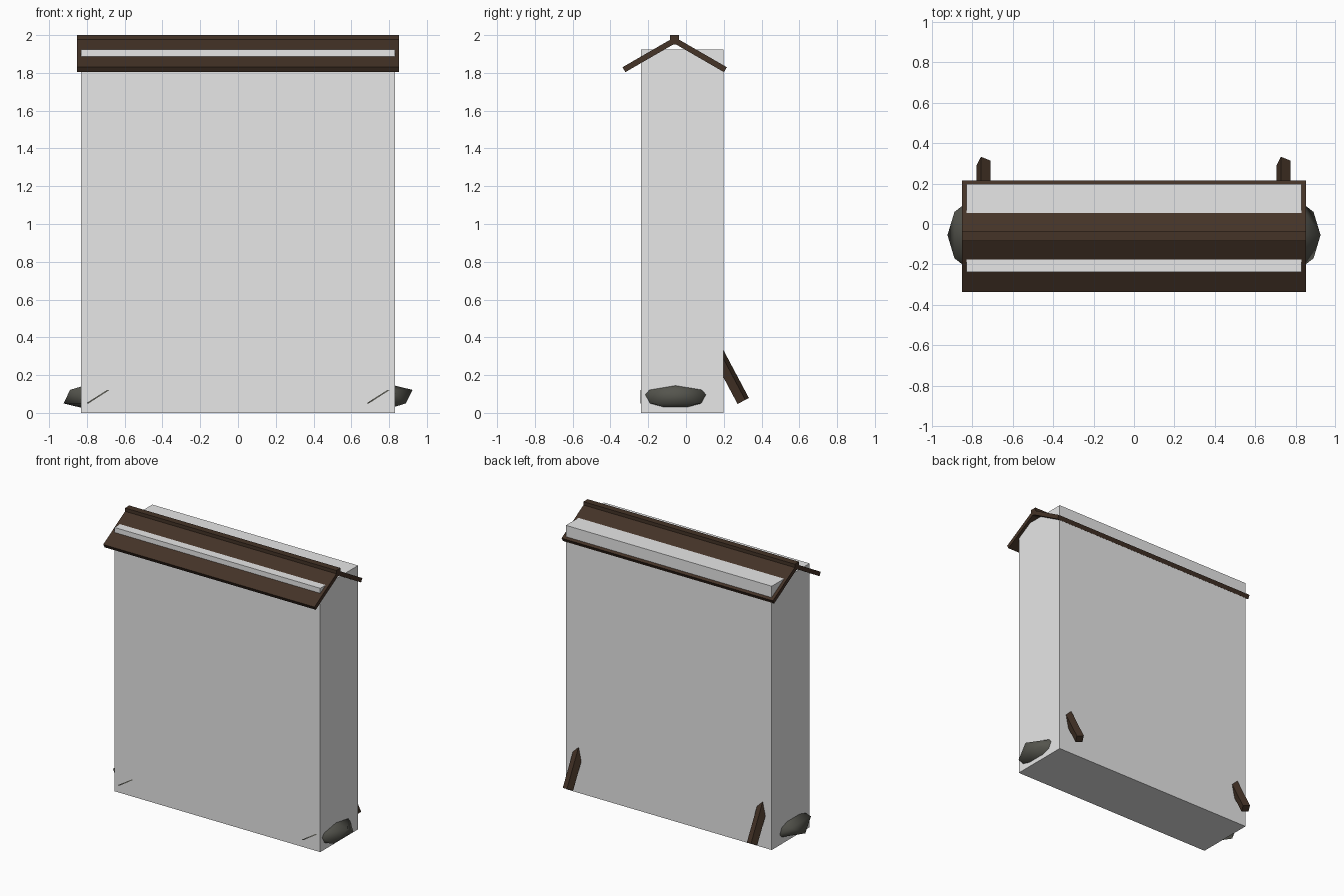
import bpy, bmesh, math
from mathutils import Matrix, Vector

if "Cube" in bpy.data.objects:
    bpy.data.objects.remove(bpy.data.objects["Cube"])


def material(name, rgb):
    m = bpy.data.materials.new(name)
    m.diffuse_color = (*rgb, 1.0)
    m.use_nodes = True
    m.node_tree.nodes["Principled BSDF"].inputs["Base Color"].default_value = m.diffuse_color
    return m


GREY = material("pale_grey", (0.8, 0.8, 0.8))
WOOD = material("dark_wood", (0.058, 0.033, 0.02))
STONE = material("dark_stone", (0.09, 0.09, 0.075))


def finish(name, bm, mat):
    mesh = bpy.data.meshes.new(name)
    bmesh.ops.recalc_face_normals(bm, faces=bm.faces)
    bm.to_mesh(mesh)
    bm.free()
    mesh.materials.append(mat)
    obj = bpy.data.objects.new(name, mesh)
    bpy.context.collection.objects.link(obj)
    return obj


def box(name, size, matrix, mat):
    bm = bmesh.new()
    bmesh.ops.create_cube(bm, size=1.0)
    bm.transform(matrix @ Matrix.Diagonal((*size, 1.0)))
    return finish(name, bm, mat)


# Tall slab body
Y0, Y1, TOP = -0.238, 0.198, 1.923
box("body", (1.66, Y1 - Y0, TOP),
    Matrix.Translation((0, (Y0 + Y1) / 2, TOP / 2)), GREY)

# Two sloping roof boards meeting under a ridge beam
RIDGE_Y, HALF_SPAN, EAVE_Z, THICK = -0.06, 0.276, 1.83, 0.03
PITCH = math.radians(30)
length = HALF_SPAN / math.cos(PITCH)
for name, side in (("front_roof_board", -1), ("back_roof_board", 1)):
    eave = Matrix.Translation((0, RIDGE_Y + side * HALF_SPAN, EAVE_Z))
    tilt = Matrix.Rotation(-side * PITCH, 4, "X")
    offset = Matrix.Translation((0, -side * length / 2, -THICK / 2))
    box(name, (1.704, length, THICK), eave @ tilt @ offset, WOOD)
box("ridge_beam", (1.704, 0.048, 0.05),
    Matrix.Translation((0, RIDGE_Y, 1.975)), WOOD)

# Leaning square braces at the back, twisted about their length
LEAN, TWIST, BRACE = math.radians(28), math.radians(25), 0.42
for name, x in (("left_brace", -0.745), ("right_brace", 0.74)):
    m = (Matrix.Translation((x, 0.303, 0.063))
         @ Matrix.Rotation(LEAN, 4, "X")
         @ Matrix.Rotation(-TWIST, 4, "Z")
         @ Matrix.Translation((0, 0, BRACE / 2)))
    box(name, (0.051, 0.051, BRACE), m, WOOD)

# Flattened low-poly stones at the foot of each end
for name, x in (("left_stone", -0.742), ("right_stone", 0.742)):
    bm = bmesh.new()
    bmesh.ops.create_icosphere(bm, subdivisions=1, radius=1.0)
    bm.transform(Matrix.Translation((x, -0.055, 0.086))
                 @ Matrix.Diagonal((0.203, 0.218, 0.08, 1.0)))
    for f in bm.faces:
        f.smooth = True
    finish(name, bm, STONE)
